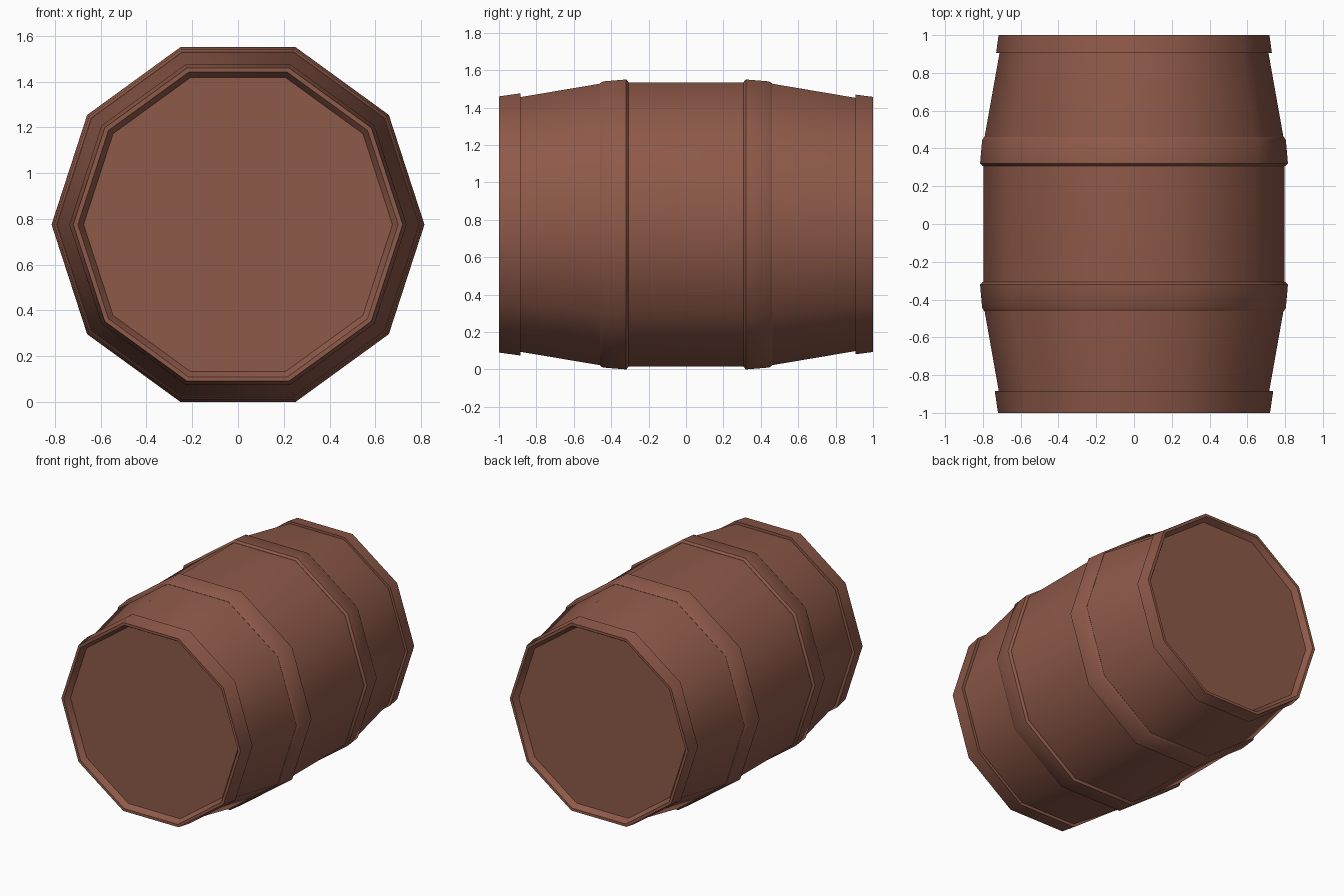
import bpy, bmesh, math

if "Cube" in bpy.data.objects:
    bpy.data.objects.remove(bpy.data.objects["Cube"])

SIDES = 10
R_MAX = 0.815
CZ = R_MAX * math.cos(math.pi / SIDES)   # barrel lies on its lowest flat side

wood = bpy.data.materials.new("brown_wood")
wood.diffuse_color = (0.27, 0.10, 0.066, 1)
wood.use_nodes = True
wood.node_tree.nodes["Principled BSDF"].inputs["Base Color"].default_value = wood.diffuse_color


def lathe(name, profile, closed):
    """Spin (radius, y) points around the barrel axis; cap the ends if open."""
    bm = bmesh.new()
    rings = []
    for r, y in profile:
        rings.append([bm.verts.new((r * math.cos(2 * math.pi * i / SIDES), y,
                                    CZ + r * math.sin(2 * math.pi * i / SIDES)))
                      for i in range(SIDES)])
    pairs = list(zip(rings, rings[1:]))
    if closed:
        pairs.append((rings[-1], rings[0]))
    else:
        bm.faces.new(rings[0])
        bm.faces.new(rings[-1])
    for a, b in pairs:
        for i in range(SIDES):
            j = (i + 1) % SIDES
            bm.faces.new((a[i], a[j], b[j], b[i]))
    bmesh.ops.recalc_face_normals(bm, faces=bm.faces[:])
    mesh = bpy.data.meshes.new(name)
    bm.to_mesh(mesh)
    bm.free()
    mesh.materials.append(wood)
    obj = bpy.data.objects.new(name, mesh)
    bpy.context.collection.objects.link(obj)
    mesh.shade_smooth()
    mesh.set_sharp_from_angle(angle=math.radians(40))
    return obj


# Staved body with a recessed lid at each end
lathe("barrel_body", [
    (0.675, -0.96), (0.69, -0.985), (0.70, -1.0), (0.705, -1.0), (0.715, -0.89),
    (0.793, -0.45), (0.798, -0.31), (0.798, 0.31), (0.793, 0.45),
    (0.712, 0.905), (0.702, 1.0), (0.697, 1.0), (0.687, 0.985), (0.672, 0.96),
], False)

# End hoops, flaring slightly toward the middle
lathe("front_end_hoop", [(0.70, -1.0), (0.72, -1.0), (0.737, -0.885), (0.70, -0.885)], True)
lathe("back_end_hoop", [(0.697, 1.0), (0.717, 1.0), (0.730, 0.905), (0.697, 0.905)], True)

# Middle hoops
for name, s in (("front_middle_hoop", -1), ("back_middle_hoop", 1)):
    lathe(name, [(0.77, s * 0.46), (0.793, s * 0.46), (0.804, s * 0.445),
                 (R_MAX, s * 0.32), (0.80, s * 0.307), (0.77, s * 0.307)], True)
